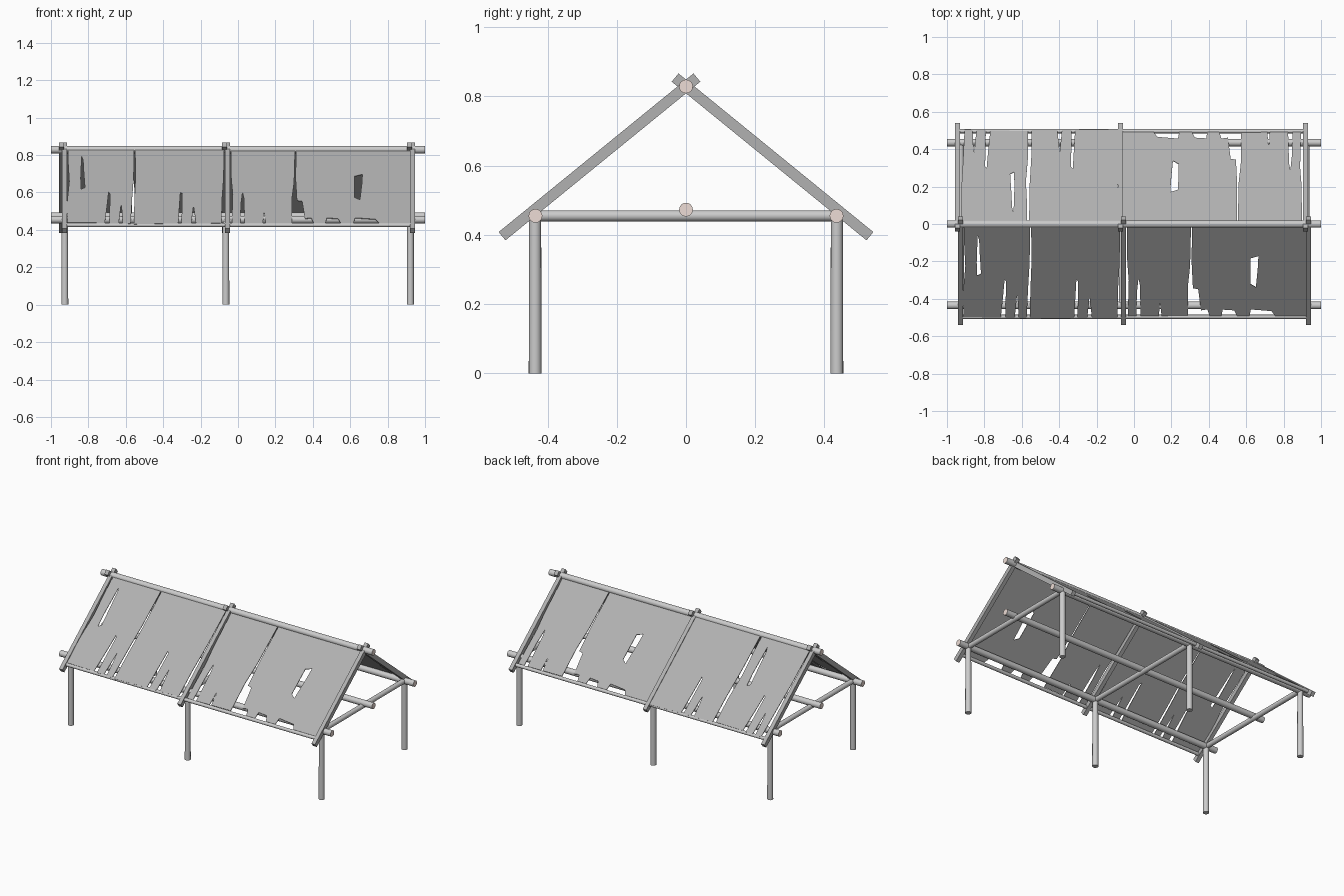
import bpy, bmesh, math
from mathutils import Vector, Matrix

if "Cube" in bpy.data.objects:
    bpy.data.objects.remove(bpy.data.objects["Cube"])

SLOPE = math.atan(0.814)
CS, SN = math.cos(SLOPE), math.sin(SLOPE)
RIDGE_Z = 0.829

cut_wood = bpy.data.materials.new("cut_wood")
cut_wood.diffuse_color = (0.85, 0.72, 0.67, 1)
cut_wood.use_nodes = True
cut_wood.node_tree.nodes["Principled BSDF"].inputs["Base Color"].default_value = cut_wood.diffuse_color
dark_grey = bpy.data.materials.new("dark_grey")
dark_grey.diffuse_color = (0.44, 0.44, 0.44, 1)
dark_grey.use_nodes = True
dark_grey.node_tree.nodes["Principled BSDF"].inputs["Base Color"].default_value = dark_grey.diffuse_color


def add_object(name, bm, mat=None):
    me = bpy.data.meshes.new(name)
    bm.to_mesh(me)
    bm.free()
    if mat:
        me.materials.append(mat)
    ob = bpy.data.objects.new(name, me)
    bpy.context.collection.objects.link(ob)
    return ob


def pole(name, a, b, r, r2=None, capped=False, sides=16):
    a, b = Vector(a), Vector(b)
    bm = bmesh.new()
    rot = (b - a).to_track_quat('Z', 'Y').to_matrix().to_4x4()
    bmesh.ops.create_cone(bm, cap_ends=True, segments=sides, radius1=r, radius2=r2 or r,
                          depth=(b - a).length, matrix=Matrix.Translation((a + b) / 2) @ rot)
    for f in bm.faces:
        f.smooth = len(f.verts) == 4
        if capped and len(f.verts) > 4:
            f.material_index = 1
    for e in bm.edges:
        e.smooth = all(len(f.verts) == 4 for f in e.link_faces)
    ob = add_object(name, bm)
    if capped:
        ob.data.materials.append(None)
        ob.data.materials.append(cut_wood)
    return ob


def rafter(name, x, side):
    # sloping square bar that crosses its partner over the ridge
    bm = bmesh.new()
    m = (Matrix.Translation((x, -0.25 * side, RIDGE_Z - 0.25 * 0.814))
         @ Matrix.Rotation(SLOPE * side, 4, 'X')
         @ Matrix.Diagonal((0.026, 0.726, 0.031, 1)))
    bmesh.ops.create_cube(bm, size=1, matrix=m)
    return add_object(name, bm, dark_grey)


def sheet(name, loops, lift, side=1, shift=0.0):
    # torn sheet: flat outline with holes, thickened and laid on the slope
    cu = bpy.data.curves.new(name + "_outline", 'CURVE')
    cu.dimensions = '2D'
    cu.fill_mode = 'BOTH'
    cu.extrude = 0.002
    for pts in loops:
        sp = cu.splines.new('POLY')
        sp.points.add(len(pts) - 1)
        for p, (x, y) in zip(sp.points, pts):
            p.co = (x, y, 0, 1)
        sp.use_cyclic_u = True
    tmp = bpy.data.objects.new(name + "_outline", cu)
    bpy.context.collection.objects.link(tmp)
    bpy.context.view_layer.update()
    dg = bpy.context.evaluated_depsgraph_get()
    me = bpy.data.meshes.new_from_object(tmp.evaluated_get(dg))
    bpy.data.objects.remove(tmp)
    for v in me.vertices:
        x, y, t = v.co
        t += lift
        v.co = (side * x + shift, side * (y - SN * t), RIDGE_Z + 0.814 * y + CS * t)
    bm = bmesh.new()
    bm.from_mesh(me)
    bpy.data.meshes.remove(me)
    bmesh.ops.remove_doubles(bm, verts=bm.verts, dist=1e-5)
    bmesh.ops.recalc_face_normals(bm, faces=bm.faces)
    for f in bm.faces:
        f.smooth = False
        f.material_index = 0
    return add_object(name, bm, dark_grey)


# posts, cross beams and rafters at the three frames
for i, (x, xf, xb) in enumerate(((-0.926, -0.927, -0.944), (-0.065, -0.056, -0.073),
                                 (0.922, 0.933, 0.916))):
    for side, lab, xr in ((1, "front", xf), (-1, "back", xb)):
        pole(f"{lab}_post_{i}", (x, -0.436 * side, 0), (x, -0.436 * side, 0.455), 0.0185, 0.0175)
        rafter(f"{lab}_rafter_{i}", xr, side)
    pole(f"cross_beam_{i}", (x, -0.435, 0.455), (x, 0.435, 0.455), 0.016)

# long beams with pale cut ends
for name, y, z in (("ridge_beam", 0, 0.829), ("centre_beam", 0, 0.473),
                   ("front_eave_beam", -0.435, 0.455), ("back_eave_beam", 0.435, 0.455)):
    pole(name, (-1, y, z), (1, y, z), 0.02, capped=True)

# thin battens along the roof edge
for side, lab, x0, x1 in ((1, "front", -0.93, 0.935), (-1, "back", -0.945, 0.918)):
    pole(f"{lab}_edge_batten", (x0, -0.496 * side, 0.426), (x1, -0.496 * side, 0.426), 0.011)

# torn roof sheets, in plan coordinates of the front slope
end_sheet = [
    [(-0.908, 0), (-0.908, -0.1), (-0.902, -0.22), (-0.914, -0.36), (-0.912, -0.49),
     (-0.712, -0.492), (-0.70, -0.38), (-0.692, -0.29), (-0.684, -0.3), (-0.688, -0.495),
     (-0.638, -0.496), (-0.625, -0.37), (-0.62, -0.42), (-0.617, -0.496),
     (-0.574, -0.498), (-0.566, -0.33), (-0.558, -0.2), (-0.555, 0)],
    [(-0.836, -0.055), (-0.828, -0.08), (-0.825, -0.15), (-0.818, -0.26), (-0.838, -0.27),
     (-0.841, -0.2)]]
wide_sheet = [
    [(-0.550, 0), (-0.548, -0.2), (-0.554, -0.35), (-0.557, -0.500), (-0.32, -0.496),
     (-0.312, -0.36), (-0.308, -0.29), (-0.298, -0.3), (-0.302, -0.496),
     (-0.250, -0.496), (-0.238, -0.38), (-0.232, -0.43), (-0.225, -0.496),
     (-0.088, -0.494), (-0.086, -0.35), (-0.077, -0.2), (-0.074, 0)]]
narrow_sheet = [
    [(-0.038, 0), (-0.036, -0.2), (-0.028, -0.3), (-0.033, -0.488), (0.012, -0.488),
     (0.016, -0.36), (0.024, -0.285), (0.031, -0.32), (0.036, -0.488),
     (0.134, -0.487), (0.137, -0.42), (0.142, -0.425), (0.147, -0.487),
     (0.289, -0.486), (0.288, -0.33), (0.300, -0.22), (0.305, 0)]]
holed_sheet = [
    [(0.310, 0), (0.308, -0.2), (0.315, -0.34), (0.343, -0.345), (0.358, -0.458),
     (0.392, -0.453), (0.405, -0.488), (0.468, -0.488), (0.474, -0.454), (0.535, -0.458),
     (0.55, -0.488), (0.618, -0.488), (0.625, -0.453), (0.735, -0.462), (0.755, -0.488),
     (0.94, -0.488), (0.944, 0)],
    [(0.624, -0.18), (0.665, -0.168), (0.663, -0.22), (0.652, -0.335), (0.622, -0.318)]]

# the back slope uses the same sheets turned half way round and reshuffled
for name, loops, lift, shift in (("end_sheet", end_sheet, 0.010, -1.48),
                                 ("wide_sheet", wide_sheet, 0.010, -0.635),
                                 ("narrow_sheet", narrow_sheet, 0.004, 0.86),
                                 ("holed_sheet", holed_sheet, 0.004, 0.86)):
    sheet("front_" + name, loops, lift)
    sheet("back_" + name, loops, lift, -1, shift)
